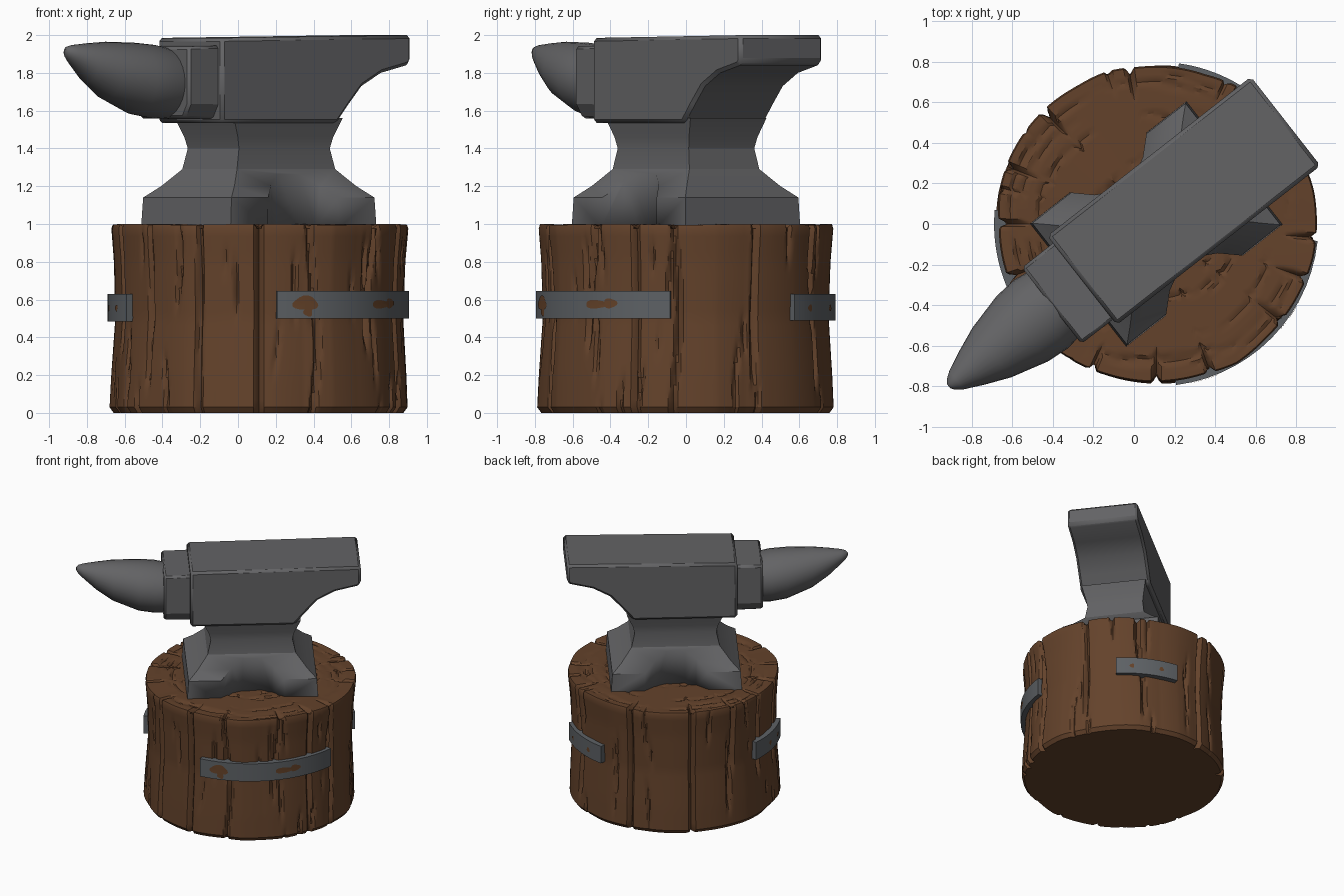
import bpy, bmesh, math, random
from mathutils import Vector

random.seed(4)
if "Cube" in bpy.data.objects:
    bpy.data.objects.remove(bpy.data.objects["Cube"])

CENTRE = Vector((0.11, 0, 0))   # axis of the stump and middle of the anvil
TURN = math.radians(38)         # the anvil stands diagonally


def material(name, rgb):
    m = bpy.data.materials.new(name)
    m.use_nodes = True
    col = (*rgb, 1)
    m.diffuse_color = col
    bsdf = m.node_tree.nodes["Principled BSDF"]
    bsdf.inputs["Base Color"].default_value = col
    bsdf.inputs["Roughness"].default_value = 0.8
    return m


wood = material("brown wood", (0.127, 0.055, 0.024))
iron = material("dark grey iron", (0.125, 0.125, 0.13))
strap = material("blue grey strap", (0.11, 0.12, 0.13))
rust = material("rust brown", (0.13, 0.055, 0.022))


def finish(name, bm, mat, turn=0, smooth=30, bevel=0):
    bmesh.ops.recalc_face_normals(bm, faces=bm.faces)
    me = bpy.data.meshes.new(name)
    bm.to_mesh(me)
    bm.free()
    me.materials.append(mat)
    ob = bpy.data.objects.new(name, me)
    bpy.context.collection.objects.link(ob)
    ob.location = CENTRE
    ob.rotation_euler.z = turn
    if bevel:
        mod = ob.modifiers.new("worn edges", 'BEVEL')
        mod.width = bevel
        mod.segments = 1
        mod.limit_method = 'ANGLE'
        mod.angle_limit = math.radians(35)
    bpy.ops.object.select_all(action='DESELECT')
    ob.select_set(True)
    bpy.context.view_layer.objects.active = ob
    bpy.ops.object.shade_smooth_by_angle(angle=math.radians(smooth))
    return ob


def loft(rings, caps=True):
    """Skin a stack of closed rings with equal point counts."""
    bm = bmesh.new()
    vs = [[bm.verts.new(p) for p in r] for r in rings]
    n = len(vs[0])
    for a, b in zip(vs, vs[1:]):
        for i in range(n):
            j = (i + 1) % n
            bm.faces.new((a[i], a[j], b[j], b[i]))
    if caps:
        bm.faces.new(vs[0])
        bm.faces.new(vs[-1])
    return bm


def lerp_table(t, table):
    for (t0, v0), (t1, v1) in zip(table, table[1:]):
        if t <= t1:
            return v0 + (v1 - v0) * (t - t0) / (t1 - t0)
    return table[-1][1]


def angle_gap(a, b):
    return (a - b + math.pi) % math.tau - math.pi


# ---- Stump: bark slabs, vertical cracks, growth rings on top ----
SEG = 360
PROFILE = [(0, 0.775), (0.03, 0.797), (0.2, 0.79), (0.5, 0.772),
           (0.8, 0.782), (0.975, 0.797), (1, 0.787)]
slabs = 30
slab_depth = [random.uniform(0, 0.022) for _ in range(slabs)]
slab_low = [random.uniform(0, 0.022) for _ in range(slabs)]

# cracks: angle, lower z, upper z, depth, half width, wander, phase
cracks = []
for deg in (158, 135, -4, 246, 100, 60, 28, 200, 222, 270, 292, 320, 340, 180):
    cracks.append((math.radians(deg), random.choice((-0.2, 0.1, 0.3)), 1.2,
                   random.uniform(0.03, 0.055), 0.028, random.uniform(0, 0.04), random.random() * 6))
for _ in range(46):
    z0 = random.uniform(-0.2, 0.8)
    cracks.append((random.random() * math.tau, z0, z0 + random.uniform(0.2, 0.5),
                   random.uniform(0.015, 0.035), 0.022, random.uniform(0, 0.05), random.random() * 6))


def crack_depth(th, z):
    worst = 0
    for a, z0, z1, depth, half, wander, phase in cracks:
        if z0 < z < z1:
            gap = abs(angle_gap(th, a + wander * math.sin(5 * z + phase)))
            if gap < half:
                ends = min(1, (z - z0) / 0.12, (z1 - z) / 0.12)
                worst = max(worst, depth * ends * (1 - gap / half))
    return worst


def slab(th, z):
    t = (th / math.tau * slabs) % slabs
    i, f = int(t), t % 1
    mix = lambda k: slab_depth[k % slabs] * z + slab_low[k % slabs] * (1 - z)
    return mix(i) * (1 - f) + mix(i + 1) * f


# growth ring grooves: radius fraction, start angle, length, depth
grooves = [(random.uniform(0.3, 0.95), random.random() * math.tau,
            random.uniform(0.4, 1.5), random.uniform(0.008, 0.018)) for _ in range(34)]


def top_dip(th, f):
    dip = 0.006 * (1 - abs(math.sin(3 * th)))
    for fr, start, length, depth in grooves:
        t = ((th - start) % math.tau) / length
        gap = abs(f - fr - 0.02 * math.sin(4 * th + start))
        if t < 1 and gap < 0.02:
            dip = max(dip, depth * (1 - gap / 0.02) * min(1, 5 * t, 5 * (1 - t)))
    rim = max(0, (f - 0.82) / 0.18)
    return max(dip, crack_depth(th, 1) * 1.2 * rim)


def polar(th, r, z):
    return (r * math.cos(th), r * math.sin(th), z)


angles = [math.tau * i / SEG for i in range(SEG)]
levels = [0, 0.03] + [0.03 + 0.945 * k / 24 for k in range(1, 25)]
stump_rings = [[polar(t, lerp_table(z, PROFILE) - slab(t, z) - crack_depth(t, z), z)
                for t in angles] for z in levels]
for k in range(44):
    f = 1 - k / 44
    stump_rings.append([polar(t, f * (0.79 - slab(t, 1) - crack_depth(t, 1)), 1 - top_dip(t, f))
                        for t in angles])
finish("stump", loft(stump_rings), wood)

# ---- Iron straps and rust patches ----
STRAP_R = 0.8


def make_strap(name, start, end, low, high):
    n = 14
    bm = loft([[polar(t, r, z) for r, z in ((0.73, low), (STRAP_R, low), (STRAP_R, high), (0.73, high))]
               for t in (math.radians(start + (end - start) * i / n) for i in range(n + 1))])
    finish(name, bm, strap)


def rust_patch(name, deg, z, wide, tall):
    bm = bmesh.new()
    a, r = math.radians(deg), STRAP_R + 0.003
    hub = bm.verts.new(polar(a, r, z))
    rim = []
    for i in range(18):
        t = math.tau * i / 18
        wob = 1 + 0.12 * math.sin(3 * t + deg)
        rim.append(bm.verts.new(polar(a + wide / STRAP_R * math.cos(t) * wob, r, z + tall * math.sin(t) * wob)))
    for i in range(18):
        bm.faces.new((hub, rim[i], rim[(i + 1) % 18]))
    finish(name, bm, rust)


make_strap("front_strap", -83, -6, 0.5, 0.645)
make_strap("back_strap", 46, 82, 0.49, 0.63)
make_strap("side_strap", 175, 209, 0.485, 0.63)
for i, patch in enumerate([(-72, 0.58, 0.07, 0.038), (-71, 0.535, 0.025, 0.025),
                           (-36, 0.575, 0.08, 0.022), (-30, 0.58, 0.04, 0.026),
                           (55, 0.555, 0.018, 0.018), (72, 0.555, 0.018, 0.018),
                           (189, 0.555, 0.018, 0.018), (200, 0.555, 0.018, 0.018)]):
    rust_patch(f"rust_patch_{i + 1}", *patch)


# ---- Anvil, modelled along x then turned ----
def rect(a, b, z):
    return [(a, b, z), (-a, b, z), (-a, -b, z), (a, -b, z)]


# foot and waist
foot = finish("anvil_foot", loft([rect(*s) for s in (
    (0.49, 0.385, 0.98), (0.48, 0.38, 1.14), (0.41, 0.315, 1.2), (0.33, 0.235, 1.29),
    (0.305, 0.22, 1.4), (0.32, 0.23, 1.46), (0.365, 0.255, 1.56))]), iron, TURN, smooth=20)

# arched notches on both long sides of the foot
NOTCH = [(0.27, 0.45), (0.245, 0.39), (0.15, 0.3), (0.07, 0.258)]
for side in (1, -1):
    half = [(x, side * y) for x, y in NOTCH]
    plan = half + [(-x, y) for x, y in reversed(half)]
    cutter = finish("notch_cutter", loft([[(x, y, z) for x, y in plan] for z in (0.9, 1.35)]), iron, TURN)
    cutter.hide_render = True
    bpy.context.view_layer.objects.active = foot
    mod = foot.modifiers.new("notch", 'BOOLEAN')
    mod.operation = 'DIFFERENCE'
    mod.solver = 'EXACT'
    mod.object = cutter
    bpy.context.view_layer.update()
    # keep the cut ahead of the shading modifier
    bpy.ops.object.modifier_move_to_index(modifier=mod.name, index=0)
    bpy.ops.object.modifier_apply(modifier=mod.name)
    bpy.data.objects.remove(cutter)

# body with overhanging heel
BODY = [(-0.46, 1.535), (0.32, 1.535), (0.4, 1.63), (0.49, 1.73), (0.62, 1.8),
        (0.79, 1.84), (0.815, 1.86), (0.815, 2), (-0.46, 1.985)]
finish("anvil_body", loft([[(x, y, z) for x, z in BODY] for y in (-0.272, 0.285)]),
       iron, TURN, bevel=0.018)

# collar between body and horn
finish("anvil_collar", loft([[(x, y * w, 1.75 + z * h) for y, z in ((1, 1), (-1, 1), (-1, -0.6), (-0.8, -1),
                                                                   (0.8, -1), (1, -0.6))]
                             for x, w, h in ((-0.42, 0.24, 0.195), (-0.655, 0.238, 0.19))]),
       iron, TURN, bevel=0.015)

# horn: distance along, half width, underside, top
HORN = [(-0.62, 0.2, 1.555, 1.93), (-0.72, 0.215, 1.56, 1.95), (-0.84, 0.205, 1.58, 1.96),
        (-1.03, 0.155, 1.66, 1.965), (-1.155, 0.103, 1.75, 1.957), (-1.25, 0.058, 1.84, 1.948),
        (-1.285, 0.033, 1.875, 1.94), (-1.3, 0.012, 1.9, 1.925)]
finish("anvil_horn", loft([[(x, w * math.cos(t), (lo + hi) / 2 + (hi - lo) / 2 * math.sin(t))
                            for t in (math.tau * i / 28 for i in range(28))]
                           for x, w, lo, hi in HORN]), iron, TURN, smooth=40)
